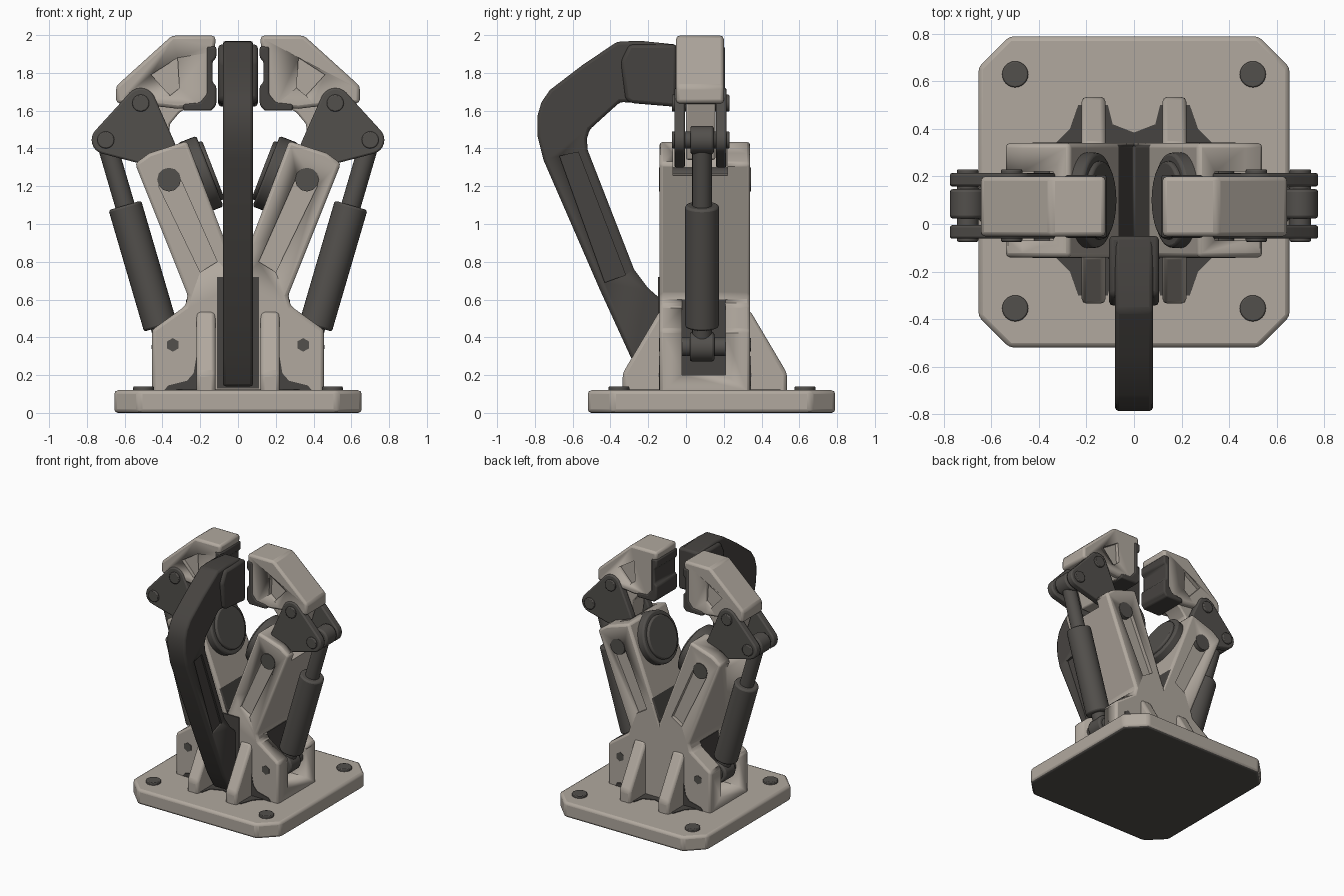
import bpy, bmesh, math
from mathutils import Vector
from mathutils.geometry import convex_hull_2d

if "Cube" in bpy.data.objects:
    bpy.data.objects.remove(bpy.data.objects["Cube"])


def material(name, rgb):
    m = bpy.data.materials.new(name)
    m.diffuse_color = (*rgb, 1)
    m.use_nodes = True
    m.node_tree.nodes["Principled BSDF"].inputs["Base Color"].default_value = m.diffuse_color
    return m


LIGHT = material("warm grey casting", (0.44, 0.395, 0.345))
DARK = material("dark rubber", (0.062, 0.057, 0.052))
STEEL = material("dark steel", (0.085, 0.079, 0.072))


def finish(bm, name, mats, bevel, angle=30):
    bmesh.ops.recalc_face_normals(bm, faces=bm.faces)
    me = bpy.data.meshes.new(name)
    bm.to_mesh(me)
    bm.free()
    ob = bpy.data.objects.new(name, me)
    bpy.context.collection.objects.link(ob)
    for m in mats:
        me.materials.append(m)
    bpy.ops.object.select_all(action='DESELECT')
    bpy.context.view_layer.objects.active = ob
    ob.select_set(True)
    bpy.ops.object.shade_smooth_by_angle(angle=math.radians(angle))
    if bevel:
        b = ob.modifiers.new("soft edges", 'BEVEL')
        b.width, b.segments, b.limit_method = bevel, 2, 'ANGLE'
        b.angle_limit = math.radians(28)
    return ob


def prism(name, pts, axis, lo, hi, mats=(), bevel=0.0):
    """Extrude a 2D profile along an axis (y: pts are x,z; x: y,z; z: x,y)."""
    place = {'x': lambda a, b, d: (d, a, b), 'y': lambda a, b, d: (a, d, b),
             'z': lambda a, b, d: (a, b, d)}[axis]
    bm = bmesh.new()
    rings = [[bm.verts.new(place(a, b, d)) for a, b in pts] for d in (lo, hi)]
    bm.faces.new(rings[0])
    bm.faces.new(rings[1])
    n = len(pts)
    for i in range(n):
        j = (i + 1) % n
        bm.faces.new((rings[0][i], rings[0][j], rings[1][j], rings[1][i]))
    return finish(bm, name, mats, bevel)


def rod(name, p, q, r, mat, sides=24, bevel=0.0):
    p, q = Vector(p), Vector(q)
    bm = bmesh.new()
    bmesh.ops.create_cone(bm, cap_ends=True, segments=sides, radius1=r, radius2=r,
                          depth=(q - p).length)
    ob = finish(bm, name, [mat], bevel)
    ob.location = (p + q) / 2
    ob.rotation_euler = (q - p).to_track_quat('Z', 'Y').to_euler()
    return ob


def rect(a0, a1, b0, b1):
    return [(a0, b0), (a1, b0), (a1, b1), (a0, b1)]


def flip(pts, s):
    return [(a * s, b) for a, b in pts]


def cut(ob, cutters):
    bpy.context.view_layer.objects.active = ob
    for m in list(ob.modifiers):
        bpy.ops.object.modifier_apply(modifier=m.name)
    for c in cutters:
        m = ob.modifiers.new("cut", 'BOOLEAN')
        m.operation, m.object, m.solver = 'DIFFERENCE', c, 'EXACT'
        bpy.ops.object.modifier_apply(modifier=m.name)
        bpy.data.objects.remove(c)


# Base plate with clipped corners, dark underside and four bolts
X, Y0, Y1, c = 0.655, -0.52, 0.79, 0.13
plate = prism("base_plate", [(-X + c, Y0), (X - c, Y0), (X, Y0 + c), (X, Y1 - c), (X - c, Y1),
                             (-X + c, Y1), (-X, Y1 - c), (-X, Y0 + c)], 'z', 0, 0.12,
              [LIGHT, STEEL], 0.02)
for f in plate.data.polygons:
    f.material_index = int(f.normal.z < -0.5)
for x in (-0.5, 0.5):
    for y in (-0.355, 0.63):
        rod("base_bolt", (x, y, 0.1), (x, y, 0.14), 0.055, STEEL, bevel=0.006)

# Y-shaped body, dark at the bottom of the V
half = [(0.455, 0.10), (0.455, 0.44), (0.28, 0.565), (0.265, 0.62), (0.545, 1.32),
        (0.47, 1.375), (0.27, 1.44), (0.065, 0.9)]
outline = half + [(0, 0.73)] + flip(half[::-1], -1)
body = prism("body_frame", outline, 'y', -0.14, 0.34, [LIGHT, DARK], 0.018)
for f in body.data.polygons:
    if f.normal.z > 0.2 and abs(f.center.x) < 0.1:
        f.material_index = 1
cutters = []
slot = [(0.42, 1.2), (0.31, 1.25), (0.11, 0.8), (0.2, 0.745)]
for s in (-1, 1):
    for y in (-0.14, 0.34):
        cutters.append(prism("slot_cutter", flip(slot, s), 'y', y - 0.03, y + 0.03))
    cutters.append(prism("link_cutter", flip([(0.33, 1.5), (0.36, 1.27), (0.6, 1.25), (0.6, 1.5)], s),
                         'y', -0.07, 0.22))
    cutters.append(prism("piston_cutter", flip(rect(0.27, 0.6, 0.2, 0.6), s), 'y', -0.02, 0.21))
cut(body, cutters)

# Gusset ribs and dark stained patches at the foot
rib = [(-0.335, 0.1), (0.535, 0.1), (0.535, 0.21), (0.34, 0.54), (-0.14, 0.54), (-0.335, 0.21)]
patch = [(0.34, 0.33), (0.27, 0.4), (0.235, 0.5), (0.11, 0.5), (0.09, 0.42), (0, 0.385)]
stain = [(0.2, 0.12), (0.39, 0.12), (0.37, 0.145), (0.27, 0.17), (0.235, 0.21), (0.22, 0.3), (0.2, 0.3)]
for s in (-1, 1):
    prism("gusset_rib", rib, 'x', s * 0.12, s * 0.22, [LIGHT], 0.02)
    for y in (-0.14, 0.34):
        prism("foot_stain", flip(stain, s), 'y', y - 0.004, y + 0.004, [DARK])
for side in (1, -1):
    p = patch + flip(patch[-2::-1], -1)
    prism("foot_patch", [(a, 0.1 + side * (b - 0.1)) for a, b in p], 'z', 0.118, 0.125, [DARK])

# Front finger, bent arm standing in a dark socket
prism("front_socket", rect(-0.11, 0.11, 0.13, 0.72), 'y', -0.147, -0.1, [DARK])
arm = [(-0.05, 1.95), (-0.245, 1.97), (-0.365, 1.965), (-0.55, 1.84), (-0.72, 1.71), (-0.765, 1.645),
       (-0.787, 1.57), (-0.785, 1.46), (-0.755, 1.34), (-0.455, 0.65), (-0.29, 0.29), (-0.2, 0.14),
       (-0.12, 0.14), (-0.12, 0.59), (-0.2, 0.66), (-0.275, 0.76), (-0.52, 1.39), (-0.525, 1.45),
       (-0.51, 1.5), (-0.35, 1.645), (-0.05, 1.64)]
finger = prism("front_finger", arm, 'x', -0.08, 0.08, [DARK], 0.016)
groove = [(-0.67, 1.36), (-0.57, 1.38), (-0.32, 0.73), (-0.43, 0.69)]
cut(finger, [prism("groove_cutter", groove, 'x', s * 0.065, s * 0.1) for s in (-1, 1)])
prism("front_finger_pad", [(-0.05, 1.62), (-0.05, 1.95), (-0.3, 1.95), (-0.345, 1.86),
                           (-0.32, 1.66), (-0.29, 1.64)], 'x', -0.105, 0.105, [DARK], 0.02)


def link_outline():
    pts = []
    for x, z, r in ((0.70, 1.445, 0.075), (0.515, 1.64, 0.08), (0.43, 1.4, 0.1)):
        pts += [(x + r * math.cos(k * math.pi / 12), z + r * math.sin(k * math.pi / 12))
                for k in range(24)]
    return [pts[i] for i in convex_hull_2d(pts)]


# Side fingers, linkages and pistons
tip = [(0.645, 1.64), (0.645, 1.73), (0.35, 1.997), (0.12, 1.997), (0.12, 1.94), (0.145, 1.9),
       (0.145, 1.68), (0.2, 1.62), (0.32, 1.61), (0.4, 1.62)]
window = [(0.46, 1.79), (0.32, 1.88), (0.31, 1.72), (0.36, 1.68)]
neck = [(0.24, 1.63), (0.31, 1.59), (0.36, 1.53), (0.38, 1.34), (0.5, 1.34), (0.6, 1.66)]
pad = [(0.115, 1.63), (0.115, 1.73), (0.135, 1.75), (0.135, 1.86), (0.115, 1.88), (0.115, 1.94),
       (0.165, 1.94), (0.165, 1.69), (0.2, 1.645), (0.29, 1.635), (0.29, 1.6), (0.14, 1.6)]
MID = 0.085
for s in (-1, 1):
    side = "left" if s < 0 else "right"
    t = prism(side + "_finger_tip", flip(tip, s), 'y', -0.052, 0.2, [LIGHT], 0.018)
    cut(t, [prism("window_cutter", flip(window, s), 'y', y - 0.03, y + 0.03)
            for y in (-0.052, 0.2)])
    prism(side + "_finger_neck", flip(neck, s), 'y', 0.0, 0.155, [LIGHT], 0.01)
    prism(side + "_finger_pad", flip(pad, s), 'y', -0.058, 0.206, [DARK], 0.01)
    prism(side + "_pocket_lining", rect(-0.02, 0.21, 0.2, 0.6), 'x', s * 0.268, s * 0.276, [DARK])
    for y0, y1 in ((-0.062, -0.005), (0.158, 0.215)):
        prism(side + "_link_plate", flip(link_outline(), s), 'y', y0, y1, [STEEL], 0.01)
    for x, z, r in ((0.515, 1.64, 0.045), (0.70, 1.445, 0.045)):
        rod(side + "_link_pin", (s * x, -0.075, z), (s * x, 0.23, z), r, STEEL, bevel=0.006)
    # Arm pivot bolt and lower hex bolt
    rod(side + "_arm_bolt", (s * 0.365, -0.144, 1.235), (s * 0.365, 0.344, 1.235), 0.063, STEEL, 12)
    rod(side + "_piston_bolt", (s * 0.345, -0.144, 0.36), (s * 0.345, 0.344, 0.36), 0.036, STEEL, 6)
    # Motor disc on the inside of the arm
    centre, n = Vector((s * 0.20, 0.1, 1.26)), Vector((-s * 0.93, 0, 0.36))
    rod(side + "_motor_disc", centre - n * 0.05, centre + n * 0.055, 0.2, STEEL, 40, 0.012)
    rod(side + "_motor_cap", centre, centre + n * 0.075, 0.165, STEEL, 40, 0.01)
    # Piston
    top, low = Vector((s * 0.70, MID, 1.445)), Vector((s * 0.38, MID, 0.35))
    d = (top - low).normalized()
    rod(side + "_piston_barrel", low + d * 0.11, low + d * 0.78, 0.09, STEEL, 32, 0.012)
    rod(side + "_piston_rod", low, top, 0.052, STEEL)
    for p, r, w in ((top, 0.075, 0.062), (low, 0.078, 0.065)):
        rod(side + "_piston_eye", p - Vector((0, w, 0)), p + Vector((0, w, 0)), r, STEEL, 24, 0.012)
    rod(side + "_piston_pin", low - Vector((0, 0.12, 0)), low + Vector((0, 0.14, 0)), 0.05, STEEL)
